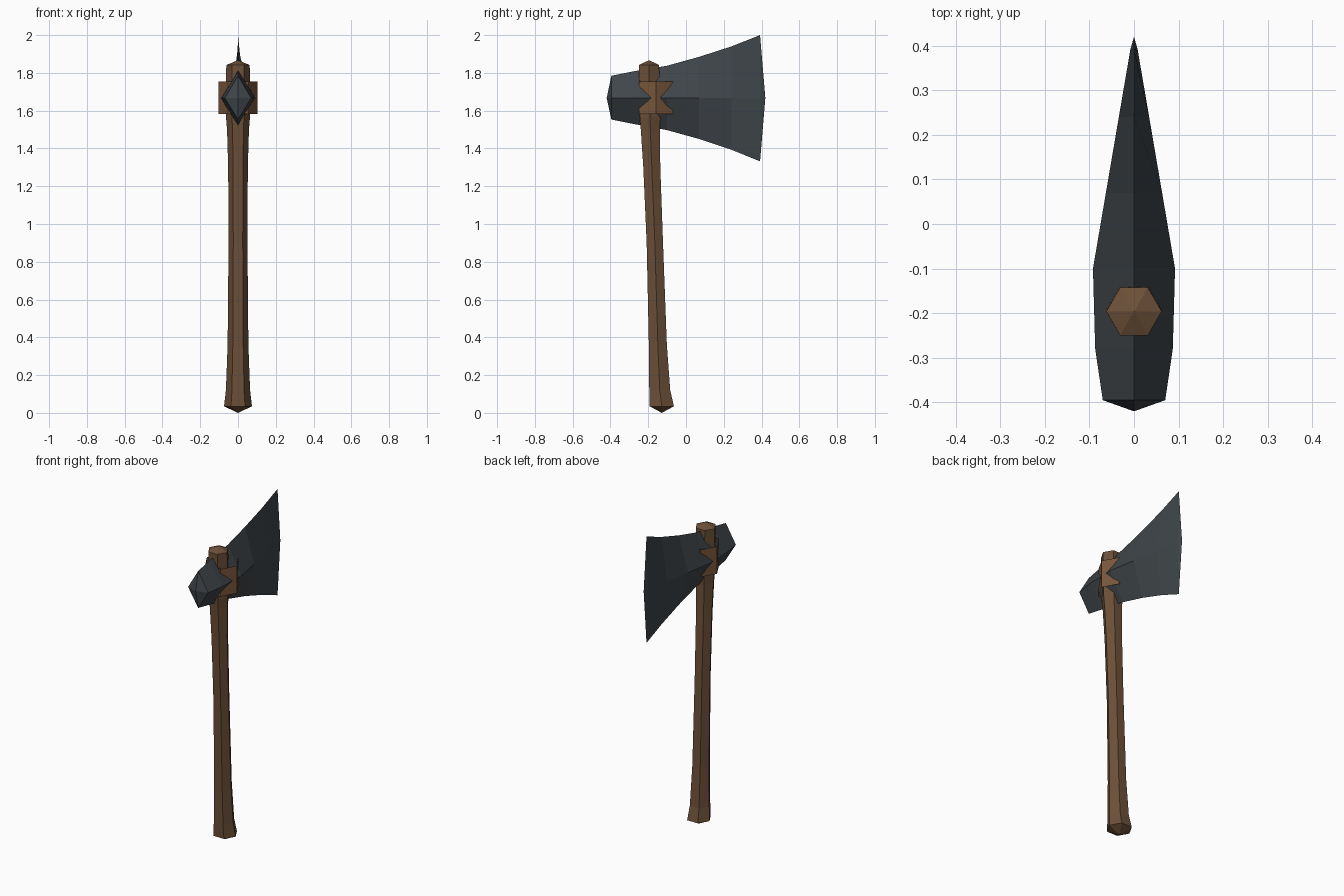
import bpy, bmesh, math

if "Cube" in bpy.data.objects:
    bpy.data.objects.remove(bpy.data.objects["Cube"])


def material(name, rgb):
    m = bpy.data.materials.new(name)
    m.diffuse_color = (*rgb, 1)
    m.use_nodes = True
    m.node_tree.nodes["Principled BSDF"].inputs["Base Color"].default_value = m.diffuse_color
    return m


def loft(name, rings, mat, start=None, end=None):
    """Skin a list of rings; optional start/end points close the ends as pyramids."""
    bm = bmesh.new()
    loops = [[bm.verts.new(p) for p in ring] for ring in rings]
    n = len(loops[0])
    for a, b in zip(loops, loops[1:]):
        for i in range(n):
            j = (i + 1) % n
            bm.faces.new((a[i], a[j], b[j], b[i]))
    for tip, loop in ((start, loops[0]), (end, loops[-1])):
        if tip:
            apex = bm.verts.new(tip)
            for i in range(n):
                bm.faces.new((loop[i], loop[(i + 1) % n], apex))
    bmesh.ops.recalc_face_normals(bm, faces=bm.faces)
    me = bpy.data.meshes.new(name)
    bm.to_mesh(me)
    bm.free()
    me.materials.append(mat)
    ob = bpy.data.objects.new(name, me)
    bpy.context.collection.objects.link(ob)
    return ob


def hexagon(r, y, z):
    return [(r * math.cos(math.radians(60 * i)),
             y + r * math.sin(math.radians(60 * i)), z) for i in range(6)]


def diamond(y, half_x, low, high, mid=1.667):
    return [(half_x, y, mid), (0, y, high), (-half_x, y, mid), (0, y, low)]


wood = material("wood", (0.15, 0.08, 0.04))
collar_wood = material("collar_wood", (0.19, 0.095, 0.045))
steel = material("dark_steel", (0.05, 0.06, 0.068))

# Handle: slightly leaning six-sided shaft (radius, y, z)
shaft = [(0.074, -0.128, 0.035), (0.064, -0.139, 0.12), (0.055, -0.149, 0.36),
         (0.050, -0.165, 0.9), (0.052, -0.181, 1.3), (0.058, -0.189, 1.5),
         (0.063, -0.190, 1.56), (0.063, -0.195, 1.76), (0.062, -0.196, 1.842)]
loft("handle", [hexagon(*s) for s in shaft], wood,
     start=(0, -0.128, 0.0), end=(0, -0.196, 1.867))

# Axe head: diamond sections from the poll to the cutting edge
head = [(-0.395, 0.070, 1.553, 1.785), (-0.28, 0.087, 1.530, 1.808),
        (-0.10, 0.092, 1.497, 1.838), (0.07, 0.063, 1.450, 1.885),
        (0.24, 0.034, 1.393, 1.940), (0.392, 0.008, 1.332, 2.0)]
loft("axe_head", [diamond(*s) for s in head], steel,
     start=(0, -0.42, 1.667), end=(0, 0.42, 1.667))

# Collar: open six-sided sleeve around the joint
loft("collar", [hexagon(0.104, -0.160, 1.583), hexagon(0.104, -0.160, 1.755)],
     collar_wood)
